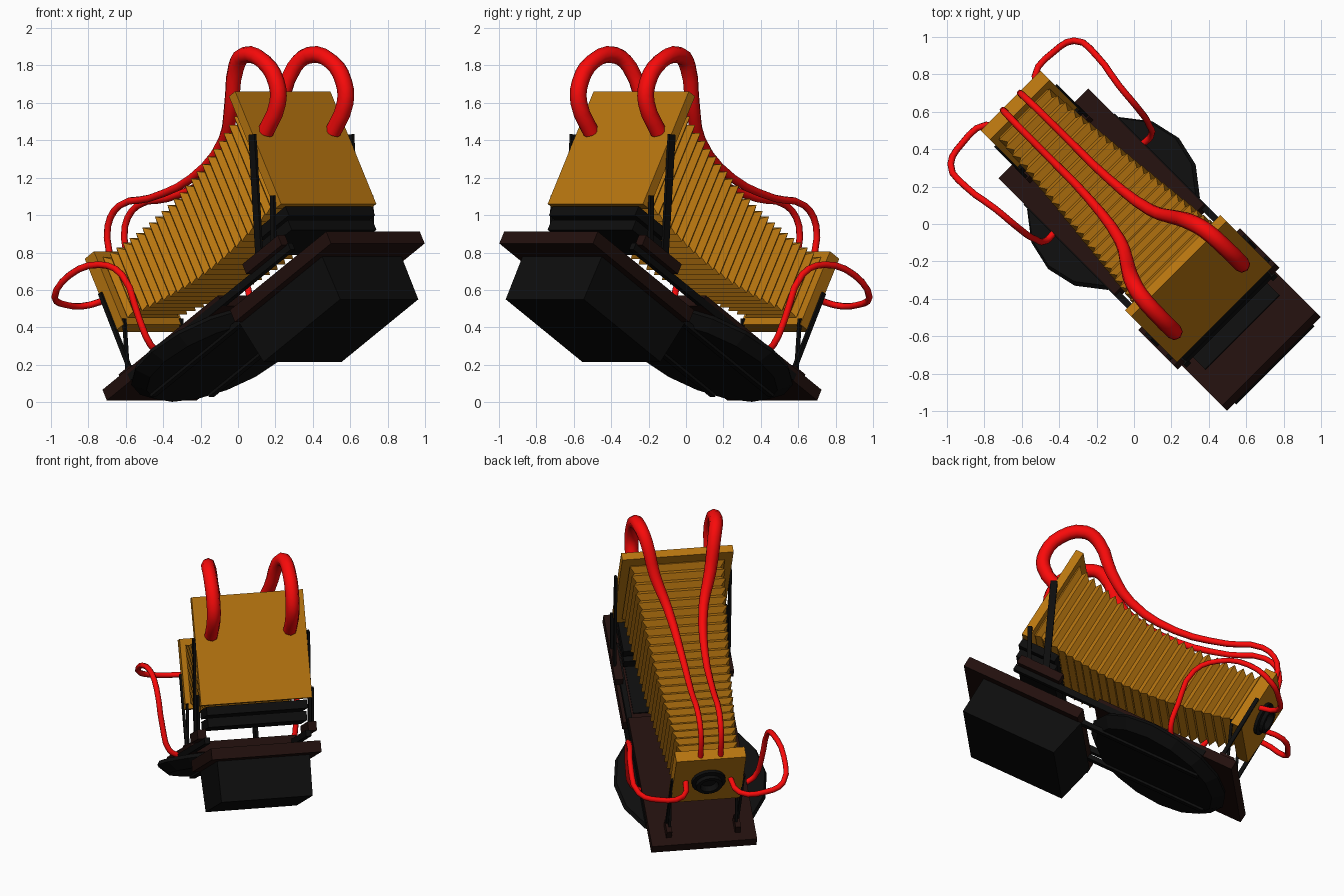
import bpy, bmesh, math
from mathutils import Matrix, Vector

if "Cube" in bpy.data.objects:
    bpy.data.objects.remove(bpy.data.objects["Cube"])

# Local frame: p along the tilted bed, t sideways, q normal to the bed
c, h, r2 = math.cos(math.radians(30)), 0.5, math.sqrt(0.5)
P = Vector((c * r2, -c * r2, h))
T = Vector((r2, r2, 0))
Q = Vector((-h * r2, h * r2, c))
FRAME = Matrix((P, T, Q)).transposed().to_4x4()


def material(name, rgb):
    m = bpy.data.materials.new(name)
    m.diffuse_color = (*rgb, 1)
    m.use_nodes = True
    m.node_tree.nodes["Principled BSDF"].inputs["Base Color"].default_value = m.diffuse_color
    return m


ORANGE = material("ochre", (0.48, 0.18, 0.005))
RED = material("red", (0.95, 0.003, 0.003))
BROWN = material("dark_wood", (0.016, 0.005, 0.004))
BLACK = material("black", (0.004, 0.004, 0.004))


def add(name, bm, mat, world=FRAME):
    bmesh.ops.recalc_face_normals(bm, faces=bm.faces)
    me = bpy.data.meshes.new(name)
    bm.to_mesh(me)
    bm.free()
    me.materials.append(mat)
    ob = bpy.data.objects.new(name, me)
    ob.matrix_world = world
    bpy.context.collection.objects.link(ob)
    return ob


def loft(name, rings, mat):
    bm = bmesh.new()
    loops = [[bm.verts.new(v) for v in ring] for ring in rings]
    for a, b in zip(loops, loops[1:]):
        for i in range(len(a)):
            j = (i + 1) % len(a)
            bm.faces.new((a[i], a[j], b[j], b[i]))
    bm.faces.new(loops[0])
    bm.faces.new(loops[-1])
    return add(name, bm, mat)


def rect_q(p0, p1, w, q):
    return [(p0, -w, q), (p1, -w, q), (p1, w, q), (p0, w, q)]


def box(name, p, t, q, mat):
    return loft(name, [[(p[0], t[0], z), (p[1], t[0], z), (p[1], t[1], z), (p[0], t[1], z)] for z in q], mat)


def disc(name, rings, n, mat, axis):
    # rings: (radius, offset along axis), axis 'q' or 'p'
    out = []
    for r, o in rings:
        a = [2 * math.pi * i / n for i in range(n)]
        out.append([(r * math.cos(x), r * math.sin(x), o) if axis == 'q'
                    else (o, r * math.cos(x), 0.905 + r * math.sin(x)) for x in a])
    return loft(name, out, mat)


def strut(name, a, b, t, width, mat):
    # flat bar in the p-q plane between two points
    a, b = Vector(a), Vector(b)
    d = (b - a).normalized() * width / 2
    n = Vector((-d.y, d.x))
    pts = (a + n, b + n, b - n, a - n)
    return loft(name, [[(v.x, tt, v.y) for v in pts] for tt in (t - 0.008, t + 0.008)], mat)


def hose(name, pts, size):
    cu = bpy.data.curves.new(name, 'CURVE')
    cu.dimensions = '3D'
    cu.bevel_depth = 1.0
    cu.bevel_resolution = 2
    cu.resolution_u = 3
    cu.use_fill_caps = True
    sp = cu.splines.new('BEZIER')
    sp.bezier_points.add(len(pts) - 1)
    for bp, co, r in zip(sp.bezier_points, pts, size):
        bp.co = co
        bp.radius = r
        bp.handle_left_type = bp.handle_right_type = 'AUTO'
    tmp = bpy.data.objects.new(name + "_path", cu)
    bpy.context.collection.objects.link(tmp)
    bpy.context.view_layer.update()
    me = bpy.data.meshes.new_from_object(tmp.evaluated_get(bpy.context.evaluated_depsgraph_get()))
    bpy.data.objects.remove(tmp)
    bm = bmesh.new()
    bm.from_mesh(me)
    add(name, bm, RED, Matrix.Identity(4))


# Rear plate and lens plate
box("rear_plate", (1.07, 1.124), (-0.36, 0.36), (0.575, 1.27), ORANGE)
box("lens_plate", (-0.425, -0.345), (-0.226, 0.226), (0.68, 1.13), ORANGE)

# Pleated bellows, tapering and sagging slightly in the middle
N, rings = 24, []
for i in range(2 * N + 1):
    f = i / (2 * N)
    dip = 0.0 if i % 2 else 0.028
    w, k = 0.19 + 0.12 * f - dip, 0.185 + 0.105 * f - dip
    p, q = -0.36 + 1.45 * f, 0.905 + 0.015 * f - 0.085 * math.sin(math.pi * f)
    rings.append([(p, -w, q - k), (p, w, q - k), (p, w, q + k), (p, -w, q + k)])
loft("bellows", rings, ORANGE)

# Lens barrel with a recessed front
disc("lens_barrel", [(0.11, -0.42), (0.11, -0.445), (0.085, -0.45), (0.085, -0.475),
                     (0.06, -0.475), (0.05, -0.44)], 20, BLACK, 'p')

# Bed boards
box("upper_bed_board", (0.5, 1.34), (-0.354, 0.354), (0.206, 0.28), BROWN)
box("upper_bed_inset", (0.56, 1.11), (-0.28, 0.28), (0.27, 0.288), BLACK)
box("lower_bed_board", (-0.56, 0.45), (-0.34, 0.34), (0.334, 0.4), BROWN)

# Box hanging below the upper board, sloping at the rear
loft("under_box", [rect_q(0.48, 1.2, 0.3, 0.21), rect_q(0.53, 1.2, 0.295, -0.058)], BLACK)

# Faceted disc below the lower board
disc("under_disc", [(0.48, 0.335), (0.495, 0.31), (0.43, 0.25)], 16, BLACK, 'q')

# Sliding stage under the rear plate
box("stage_top", (0.85, 1.115), (-0.325, 0.325), (0.51, 0.565), BLACK)
box("stage_bottom", (0.82, 1.09), (-0.32, 0.32), (0.435, 0.495), BLACK)

# Paired rails, clamps, lugs and struts
for side, s in (("left", -1), ("right", 1)):
    box("rail_" + side, (-0.35, 1.05), sorted((s * 0.31, s * 0.345)), (0.335, 0.375), BLACK)
    box("lower_rail_" + side, (-0.35, 0.6), sorted((s * 0.2, s * 0.24)), (0.235, 0.265), BLACK)
    box("clamp_" + side, (0.73, 1.04), sorted((s * 0.33, s * 0.385)), (0.37, 0.43), BROWN)
    box("lens_lug_" + side, (-0.5, -0.4), sorted((s * 0.205, s * 0.24)), (0.4, 0.46), BROWN)
    strut("rear_strap_" + side, (1.13, 1.0), (0.85, 0.41), s * 0.37, 0.045, BLACK)
    strut("rear_post_" + side, (1.1, 0.64), (0.98, 0.42), s * 0.37, 0.028, BLACK)
    strut("lens_strap_" + side, (-0.41, 0.91), (-0.42, 0.45), s * 0.23, 0.025, BLACK)
    strut("lens_post_" + side, (-0.335, 0.71), (-0.455, 0.45), s * 0.215, 0.018, BLACK)

# Large top hoses: (along, sideways, height, radius), mirrored
top = [(0.46, 0.255, 1.44, 0.044), (0.555, 0.255, 1.6, 0.045), (0.545, 0.255, 1.71, 0.045),
       (0.45, 0.255, 1.82, 0.045), (0.29, 0.245, 1.855, 0.045), (0.205, 0.22, 1.79, 0.044),
       (0.13, 0.18, 1.59, 0.04), (0.01, 0.115, 1.4, 0.032), (-0.27, 0.075, 1.2, 0.024),
       (-0.6, 0.07, 1.09, 0.02), (-0.83, 0.068, 1.05, 0.019), (-0.92, 0.065, 0.94, 0.018),
       (-0.9, 0.065, 0.76, 0.018)]
# Small side hoses from lens plate to disc: world x, y, z
low = [(-0.66, 0.46, 0.575), (-0.79, 0.53, 0.52), (-0.92, 0.43, 0.52), (-0.98, 0.32, 0.56),
       (-0.9, 0.2, 0.68), (-0.74, 0.08, 0.735), (-0.62, -0.02, 0.68), (-0.53, -0.08, 0.45),
       (-0.47, -0.09, 0.31), (-0.43, -0.05, 0.27)]
for side, s in (("left", -1), ("right", 1)):
    hose("top_hose_" + side, [((a + s * t) * r2, (s * t - a) * r2, z) for a, t, z, _ in top],
         [v[3] for v in top])
    hose("side_hose_" + side, [(x, y, z) if s < 0 else (-y, -x, z) for x, y, z in low],
         [0.018] * len(low))
